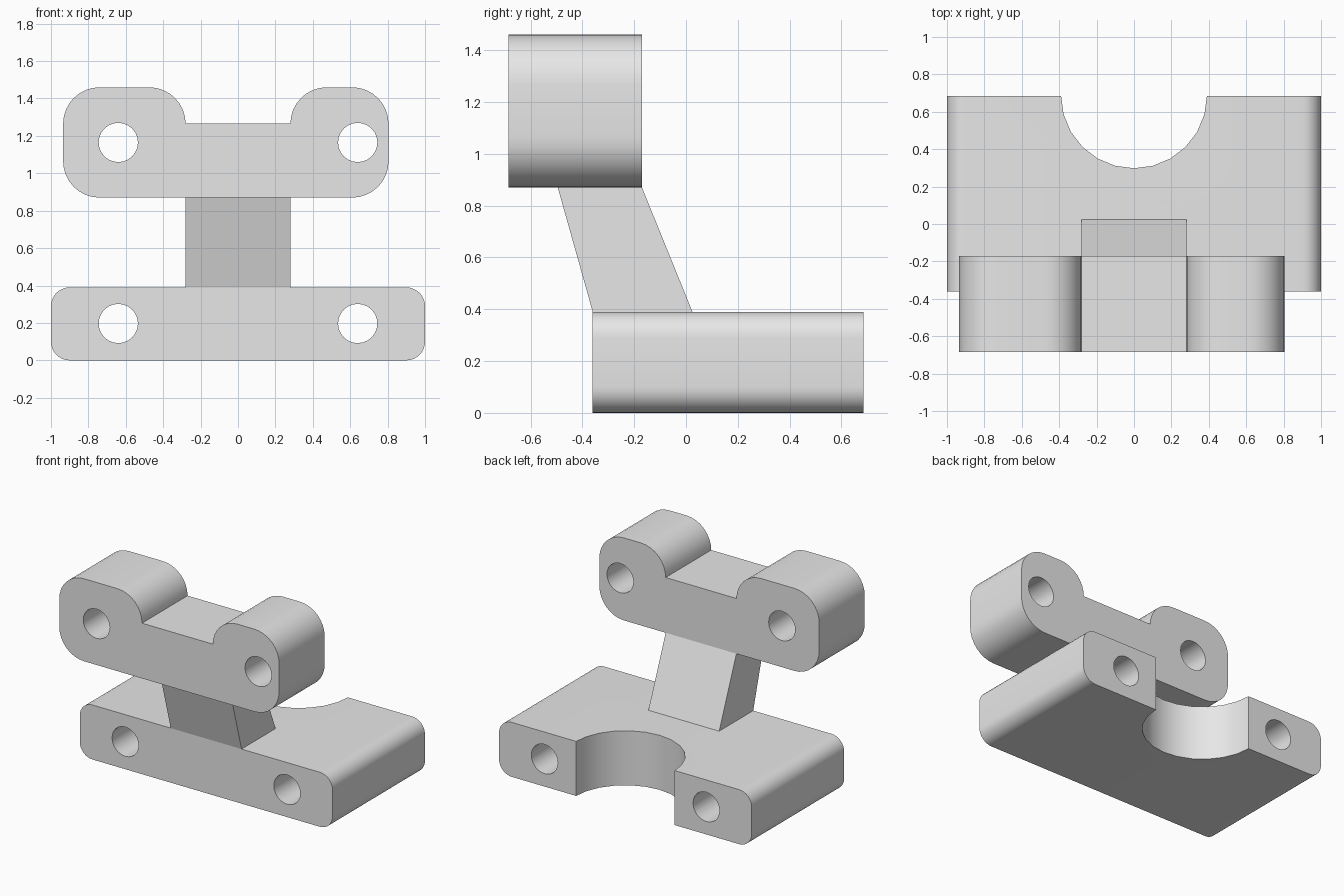
import bpy
import bmesh
from math import sin, cos, pi, radians
from mathutils import Matrix, Vector

default = bpy.data.objects.get("Cube")
if default:
    bpy.data.objects.remove(default, do_unlink=True)

grey = bpy.data.materials.new("plain grey")
grey.use_nodes = True
grey.diffuse_color = (0.8, 0.8, 0.8, 1)
grey.node_tree.nodes["Principled BSDF"].inputs["Base Color"].default_value = (0.8, 0.8, 0.8, 1)


def link(name, bm):
    bmesh.ops.recalc_face_normals(bm, faces=bm.faces)
    mesh = bpy.data.meshes.new(name)
    bm.to_mesh(mesh)
    bm.free()
    mesh.materials.append(grey)
    obj = bpy.data.objects.new(name, mesh)
    bpy.context.collection.objects.link(obj)
    return obj


def arc(cx, cz, r, start, end, steps=8):
    """Points of a rounded corner, angles in degrees."""
    angles = [radians(start + (end - start) * i / steps) for i in range(steps + 1)]
    return [(cx + r * cos(a), cz + r * sin(a)) for a in angles]


def extrude(name, outline, axis, start, end):
    """Sweep an outline along the x or y axis."""
    bm = bmesh.new()
    place = (lambda u, v: (start, u, v)) if axis == "x" else (lambda u, v: (u, start, v))
    face = bm.faces.new([bm.verts.new(place(u, v)) for u, v in outline])
    swept = bmesh.ops.extrude_face_region(bm, geom=[face])["geom"]
    shift = Vector((end - start, 0, 0) if axis == "x" else (0, end - start, 0))
    bmesh.ops.translate(bm, vec=shift, verts=[g for g in swept if isinstance(g, bmesh.types.BMVert)])
    return link(name, bm)


def drill(target, centre, radius, along_y=True):
    """Cut a round opening through the target."""
    bm = bmesh.new()
    turn = Matrix.Rotation(pi / 2, 4, "X") if along_y else Matrix()
    bmesh.ops.create_cone(bm, cap_ends=True, segments=24, radius1=radius, radius2=radius,
                          depth=4, matrix=Matrix.Translation(centre) @ turn)
    cutter = link("cutter", bm)
    cutter.hide_render = True
    mod = target.modifiers.new("opening", "BOOLEAN")
    mod.operation, mod.solver, mod.object = "DIFFERENCE", "EXACT", cutter
    bpy.context.view_layer.objects.active = target
    bpy.ops.object.modifier_apply(modifier=mod.name)
    bpy.data.objects.remove(cutter, do_unlink=True)


FRONT, MID, BACK = -0.685, -0.17, 0.685
BASE_FRONT, BASE_TOP = -0.36, 0.39
BAR_LOW, BAR_TOP, NOTCH = 0.87, 1.46, 1.265
HALF = 0.28      # half width of the neck and notch
HOLE_X, HOLE_R = 0.64, 0.105

# Base block with rounded long edges
r = 0.1
base = extrude("base_block",
               arc(1 - r, BASE_TOP - r, r, 0, 90) + arc(r - 1, BASE_TOP - r, r, 90, 180)
               + arc(r - 1, r, r, 180, 270) + arc(1 - r, r, r, 270, 360),
               "y", BASE_FRONT, BACK)
# Half-round recess in the back of the base
drill(base, (0, BACK + 0.003, 0), 0.39, along_y=False)

# Upper bar with two raised lobes
r = 0.195
left, right = 0.805, -0.935
bar = extrude("upper_bar",
              arc(left - r, BAR_LOW + r, r, 270, 360) + arc(left - r, BAR_TOP - r, r, 0, 90)
              + arc(HALF + r, NOTCH, r, 90, 180)
              + arc(-HALF - r, NOTCH, r, 0, 90)
              + arc(right + r, BAR_TOP - r, r, 90, 180)
              + arc(right + r, BAR_LOW + r, r, 180, 270),
              "y", FRONT, MID)

# Bolt holes
for side in (-1, 1):
    drill(base, (side * HOLE_X, 0, 0.197), HOLE_R)
    drill(bar, (side * HOLE_X, 0, 1.165), HOLE_R)

# Slanted neck joining the base and the bar
neck = extrude("slanted_neck",
               [(BASE_FRONT, BASE_TOP), (0.025, BASE_TOP), (MID, BAR_LOW), (-0.495, BAR_LOW)],
               "x", -HALF, HALF)

bpy.ops.object.select_all(action="DESELECT")
for obj in (base, bar, neck):
    obj.select_set(True)
bpy.context.view_layer.objects.active = base
bpy.ops.object.shade_smooth_by_angle(angle=radians(30))
